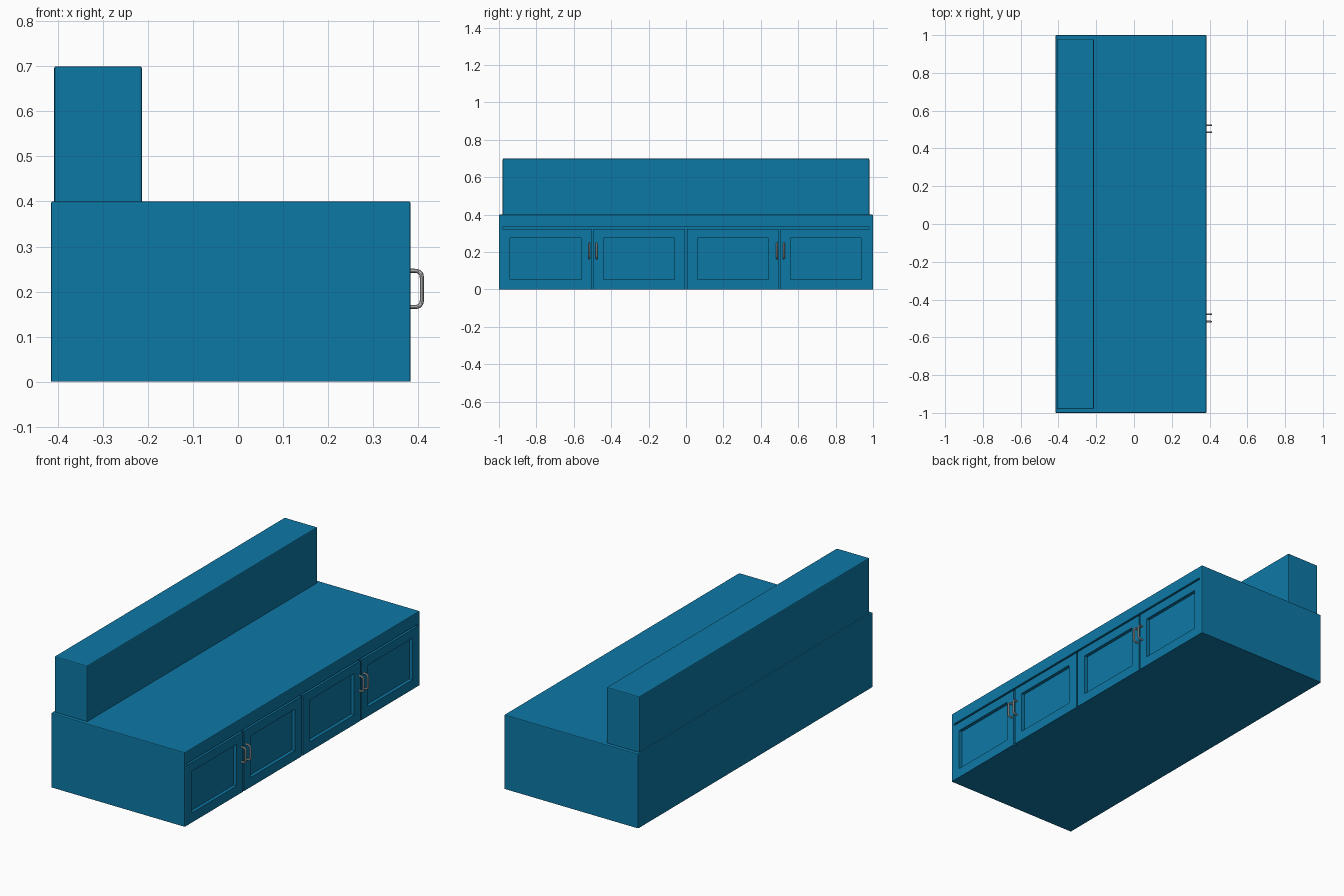
import bpy, bmesh
from mathutils import Matrix, Vector

if "Cube" in bpy.data.objects:
    bpy.data.objects.remove(bpy.data.objects["Cube"])

blue = bpy.data.materials.new("blue_paint")
blue.diffuse_color = (0.004, 0.19, 0.38, 1)
blue.use_nodes = True
blue.node_tree.nodes["Principled BSDF"].inputs["Base Color"].default_value = blue.diffuse_color


def add_box(bm, lo, hi):
    lo, hi = Vector(lo), Vector(hi)
    mat = Matrix.Translation((lo + hi) / 2) @ Matrix.Diagonal((*(hi - lo), 1))
    bmesh.ops.create_cube(bm, size=1, matrix=mat)


def boxes(name, spans, bevel=0):
    """One object from box spans; bevels every edge except the bottom ones."""
    bm = bmesh.new()
    for lo, hi in spans:
        add_box(bm, lo, hi)
    if bevel:
        zmin = min(v.co.z for v in bm.verts)
        edges = [e for e in bm.edges if max(v.co.z for v in e.verts) > zmin + 1e-4]
        bmesh.ops.bevel(bm, geom=edges, offset=bevel, segments=2, profile=0.5,
                        affect='EDGES')
    me = bpy.data.meshes.new(name)
    bm.to_mesh(me)
    bm.free()
    me.materials.append(blue)
    ob = bpy.data.objects.new(name, me)
    bpy.context.collection.objects.link(ob)
    return ob


FRONT = 0.383
DEEP = FRONT - 0.018

# Cabinet base and the raised back block
base = boxes("cabinet_base", [((-0.415, -1, 0), (FRONT, 1, 0.4))], 0.004)
boxes("raised_back", [((-0.408, -0.98, 0.398), (-0.213, 0.98, 0.7))], 0.005)

# Recessed door panels and the long groove above the doors
panels = [((DEEP, c - 0.19, 0.052), (0.5, c + 0.19, 0.276))
          for c in (-0.75, -0.252, 0.252, 0.748)]
panels.append(((DEEP, -0.98, 0.324), (0.5, 0.98, 0.334)))
# Vertical gaps between the doors
gaps = [((DEEP, c - 0.005, -0.1), (0.5, c + 0.005, 0.329)) for c in (-0.5, 0, 0.5)]

for name, spans in (("panel_cutter", panels), ("gap_cutter", gaps)):
    cutter = boxes(name, spans)
    cutter.hide_render = True
    mod = base.modifiers.new(name, 'BOOLEAN')
    mod.operation = 'DIFFERENCE'
    mod.solver = 'EXACT'
    mod.object = cutter
    bpy.context.view_layer.objects.active = base
    bpy.ops.object.modifier_apply(modifier=name)
    bpy.data.objects.remove(cutter)


# Bent bar handles, a pair at each double door
def handle(name, y):
    cu = bpy.data.curves.new(name, 'CURVE')
    cu.dimensions = '3D'
    cu.bevel_depth = 0.005
    cu.bevel_resolution = 3
    cu.use_fill_caps = True
    half = [(FRONT - 0.003, 0.04), (0.396, 0.04), (0.402, 0.038),
            (0.4065, 0.033), (0.408, 0.026)]
    path = half + [(x, -z) for x, z in reversed(half)]
    sp = cu.splines.new('POLY')
    sp.points.add(len(path) - 1)
    for p, (x, z) in zip(sp.points, path):
        p.co = (x, y, 0.206 + z, 1)
    ob = bpy.data.objects.new(name, cu)
    bpy.context.collection.objects.link(ob)
    bpy.ops.object.select_all(action='DESELECT')
    ob.select_set(True)
    bpy.context.view_layer.objects.active = ob
    bpy.ops.object.convert(target='MESH')
    bpy.ops.object.shade_smooth_by_angle()


for i, y in enumerate((-0.517, -0.478, 0.486, 0.523)):
    handle(f"door_handle_{i + 1}", y)
